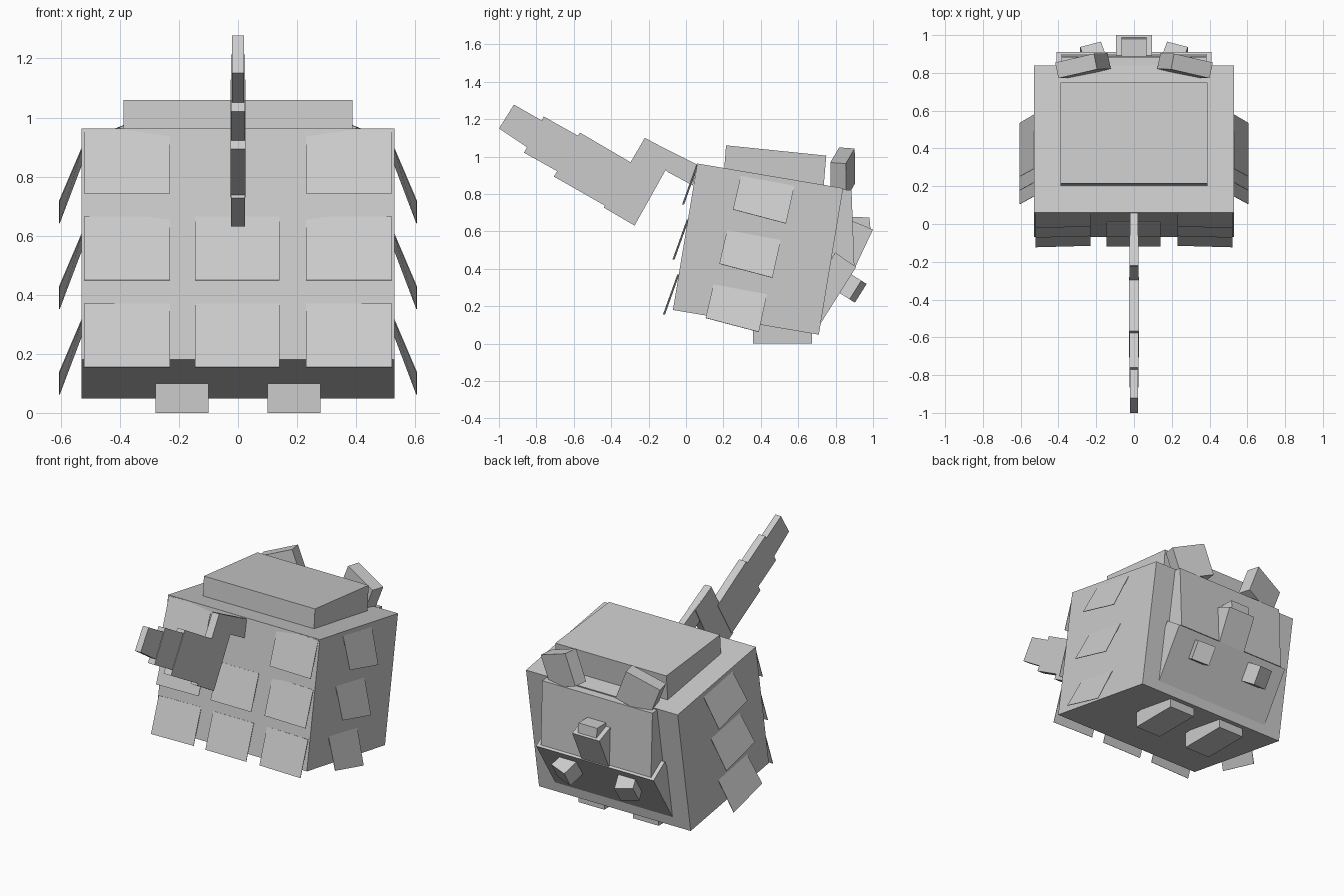
import bpy, bmesh
from math import radians
from mathutils import Matrix, Vector, Euler

if "Cube" in bpy.data.objects:
    bpy.data.objects.remove(bpy.data.objects["Cube"])

COLOUR = (0.6, 0.6, 0.6, 1)
grey = bpy.data.materials.new("plain_grey")
grey.use_nodes = True
grey.diffuse_color = COLOUR
bsdf = next(n for n in grey.node_tree.nodes if n.type == 'BSDF_PRINCIPLED')
bsdf.inputs["Base Color"].default_value = COLOUR


def finish(name, bm):
    bmesh.ops.recalc_face_normals(bm, faces=bm.faces)
    mesh = bpy.data.meshes.new(name)
    bm.to_mesh(mesh)
    bm.free()
    mesh.materials.append(grey)
    obj = bpy.data.objects.new(name, mesh)
    bpy.context.collection.objects.link(obj)
    return obj


def slab(name, half_width, profile, x=0):
    """Side outline (y, z) extruded across the width."""
    bm = bmesh.new()
    face = bm.faces.new([bm.verts.new((x - half_width, y, z)) for y, z in profile])
    out = bmesh.ops.extrude_face_region(bm, geom=[face])
    moved = [v for v in out["geom"] if isinstance(v, bmesh.types.BMVert)]
    bmesh.ops.translate(bm, verts=moved, vec=(2 * half_width, 0, 0))
    return finish(name, bm)


def block(name, centre, size, rotation):
    """Rotated box."""
    bm = bmesh.new()
    matrix = Matrix.Translation(centre) @ rotation.to_4x4() @ Matrix.Diagonal((*size, 1))
    bmesh.ops.create_cube(bm, size=1, matrix=matrix)
    return finish(name, bm)


def scale_plate(name, corners):
    """Thin four-cornered scale."""
    bm = bmesh.new()
    bm.faces.new([bm.verts.new(c) for c in corners])
    obj = finish(name, bm)
    mod = obj.modifiers.new("thickness", 'SOLIDIFY')
    mod.thickness = 0.003
    mod.offset = 0


# Tilted body and the raised block on its back
slab("body", 0.53, [(0.06, 0.963), (-0.07, 0.18), (0.71, 0.048), (0.84, 0.831)])
slab("back_block", 0.388, [(0.214, 1.06), (0.2, 0.88), (0.735, 0.83), (0.75, 1.005)])

# Face
slab("forehead", 0.385, [(0.77, 0.83), (0.885, 0.82), (0.90, 0.42), (0.76, 0.42)])
slab("lower_face", 0.41, [(0.91, 0.41), (0.715, 0.10), (0.62, 0.17), (0.797, 0.487)])
slab("snout", 0.095, [(0.89, 0.655), (1.0, 0.61), (0.905, 0.41), (0.8, 0.46)])
slab("nose", 0.065, [(0.86, 0.677), (0.98, 0.675), (0.988, 0.6), (0.87, 0.6)])

# Tail, stepping up towards the tip
tail = [
    ("tail_root", 0.02, [(-0.225, 1.10), (0.059, 0.957), (0.03, 0.845), (-0.28, 0.98)]),
    ("tail_bend", 0.024, [(-0.22, 1.10), (-0.439, 0.727), (-0.275, 0.631), (-0.06, 1.015)]),
    ("tail_middle", 0.026, [(-0.567, 1.128), (-0.28, 0.96), (-0.42, 0.73), (-0.706, 0.893)]),
    ("tail_step", 0.023, [(-0.76, 1.214), (-0.54, 1.09), (-0.65, 0.9), (-0.866, 1.021)]),
    ("tail_tip", 0.02, [(-0.92, 1.278), (-0.74, 1.175), (-0.82, 1.03), (-1.0, 1.15)]),
]
tail[0][2][2:] = [(0.037, 0.845), (-0.102, 0.92), (-0.18, 1.05)]
for name, half_width, outline in tail:
    slab(name, half_width, outline)

for side, s in (("left", 1), ("right", -1)):
    # Feet, ears and small paws
    slab(side + "_foot", 0.09, [(0.357, 0), (0.673, 0), (0.673, 0.1), (0.357, 0.1)], x=0.19 * s)
    ear_turn = Euler((radians(-4), radians(21 * s), radians(-13 * s))).to_matrix()
    block(side + "_ear", (0.27 * s, 0.838, 0.9125), (0.225, 0.085, 0.2), ear_turn)
    paw_turn = Matrix.Rotation(radians(-32), 3, 'X') @ Matrix.Rotation(radians(-17 * s), 3, 'Z')
    tip = Vector((0.23 * s, 0.92, 0.278))
    block(side + "_paw", tip - paw_turn @ Vector((0, 0.08, 0)), (0.115, 0.16, 0.118), paw_turn)

    # Flared scales on the flank and the outer front columns
    for row in range(3):
        dy, dz = -0.073 * row, -0.29 * row
        flank = [(0.528, 0.293, 0.898), (0.528, 0.58, 0.845),
                 (0.605, 0.535, 0.642), (0.605, 0.251, 0.717)]
        scale_plate(f"{side}_flank_scale_{row}", [(x * s, y + dy, z + dz) for x, y, z in flank])
        y, z = -0.016 - 0.051 * row, 0.743 - 0.294 * row
        scale_plate(f"{side}_front_scale_{row}", [
            (0.23 * s, y + 0.004, z), (0.522 * s, y - 0.004, z),
            (0.522 * s, y + 0.073, z + 0.215), (0.23 * s, y + 0.081, z + 0.215)])

# Middle front scales below the tail
for row in (1, 2):
    y, z = -0.016 - 0.051 * row, 0.743 - 0.294 * row
    scale_plate(f"middle_front_scale_{row}", [
        (-0.145, y, z), (0.14, y, z), (0.14, y + 0.077, z + 0.215), (-0.145, y + 0.077, z + 0.215)])
